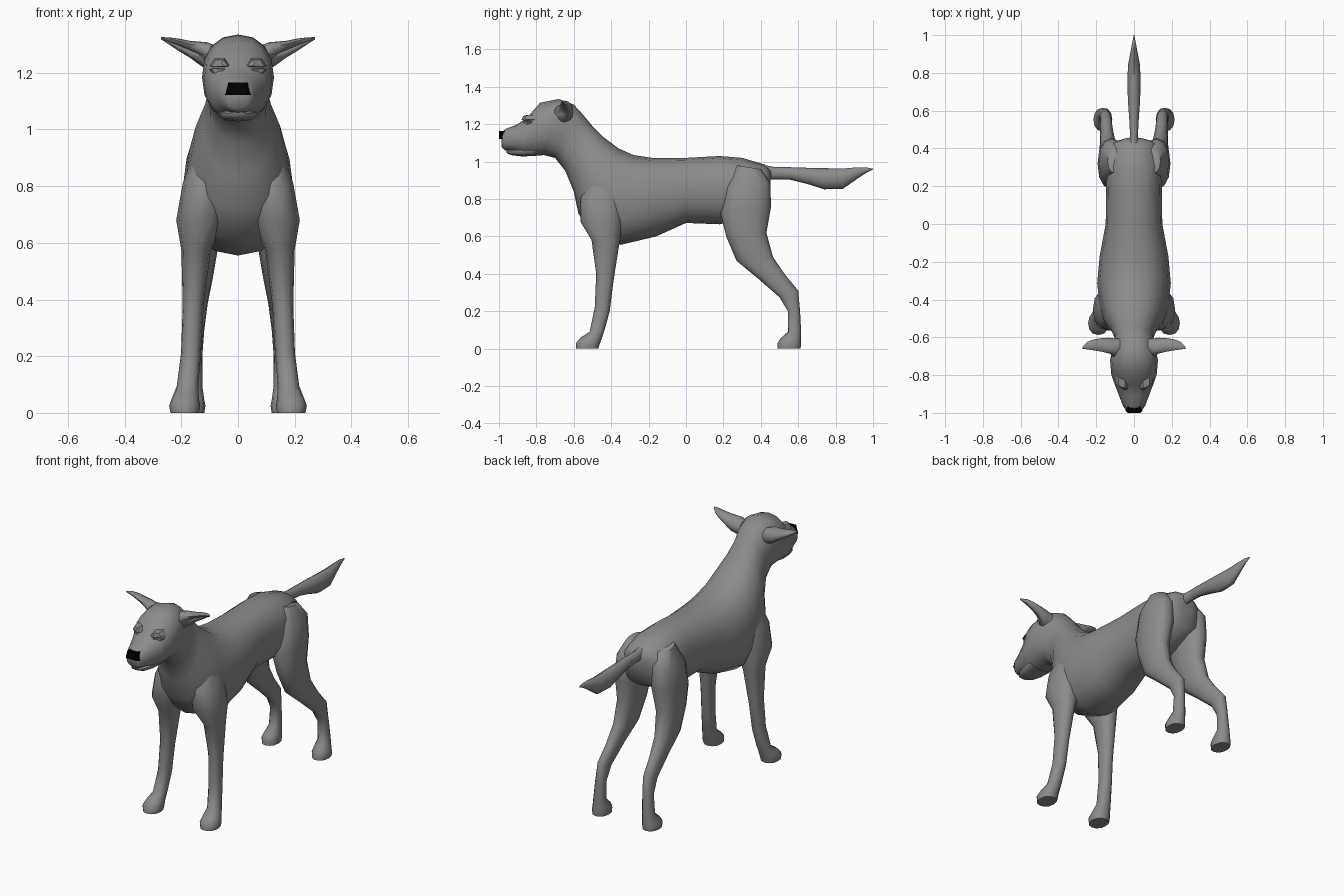
import bpy, bmesh, math
from mathutils import Vector


def material(name, rgb):
    m = bpy.data.materials.new(name)
    m.diffuse_color = (*rgb, 1)
    return m


GREY = material("coat grey", (0.26, 0.26, 0.26))
BLACK = material("nose black", (0.0, 0.0, 0.0))


def skin(name, rings, mat=GREY, mirror=False, subsurf=0, angle=60):
    """Bridge rings of points into one closed, smooth part."""
    bm = bmesh.new()
    loops = [[bm.verts.new(p) for p in r] for r in rings]
    n = len(loops[0])
    for a, b in zip(loops, loops[1:]):
        for i in range(n):
            bm.faces.new((a[i], a[(i + 1) % n], b[(i + 1) % n], b[i]))
    bm.faces.new(loops[0])
    bm.faces.new(loops[-1])
    bmesh.ops.recalc_face_normals(bm, faces=bm.faces)
    me = bpy.data.meshes.new(name)
    bm.to_mesh(me)
    bm.free()
    me.materials.append(mat)
    ob = bpy.data.objects.new(name, me)
    bpy.context.collection.objects.link(ob)
    if mirror:
        ob.modifiers.new("mirror", 'MIRROR').use_mirror_merge = False
    if subsurf:
        ob.modifiers.new("soften", 'SUBSURF').levels = subsurf
        ob.modifiers["soften"].render_levels = subsurf
    bpy.context.view_layer.objects.active = ob
    ob.select_set(True)
    bpy.ops.object.shade_smooth_by_angle(angle=math.radians(angle))
    ob.select_set(False)
    return ob


def ring(y1, z1, y2, z2, w, x=0.0, n=16, p=0.9):
    """Rounded section between two points of the side outline, half width w."""
    a, b = Vector((x, y1, z1)), Vector((x, y2, z2))
    mid, half = (a + b) / 2, (a - b) / 2
    pw = lambda v: math.copysign(abs(v) ** p, v)
    out = []
    for i in range(n):
        t = 2 * math.pi * i / n
        out.append(mid + half * pw(math.cos(t)) + Vector((w * pw(math.sin(t)), 0, 0)))
    return out


# Torso, neck and head: top outline point, bottom outline point, half width
trunk = [
    (0.455, 0.95, 0.45, 0.87, 0.05), (0.42, 0.985, 0.44, 0.76, 0.12),
    (0.30, 1.02, 0.30, 0.69, 0.15), (0.18, 1.03, 0.18, 0.665, 0.147),
    (0.0, 1.02, 0.0, 0.672, 0.15), (-0.18, 1.02, -0.16, 0.60, 0.182),
    (-0.28, 1.035, -0.35, 0.555, 0.195), (-0.36, 1.07, -0.49, 0.61, 0.182),
    (-0.44, 1.13, -0.575, 0.72, 0.16), (-0.50, 1.19, -0.60, 0.84, 0.125),
    (-0.55, 1.25, -0.645, 0.95, 0.103), (-0.60, 1.305, -0.70, 1.02, 0.11),
    (-0.68, 1.335, -0.76, 1.035, 0.127), (-0.78, 1.315, -0.82, 1.03, 0.12),
    (-0.85, 1.235, -0.87, 1.035, 0.098), (-0.91, 1.195, -0.92, 1.055, 0.077),
    (-0.965, 1.175, -0.965, 1.06, 0.058), (-0.988, 1.155, -0.985, 1.075, 0.042)]
skin("body_and_head", [ring(*r) for r in trunk])

# Lower jaw, set back under the lip
jaw = [(-0.82, 1.09, -0.80, 1.03, 0.075), (-0.88, 1.08, -0.88, 1.028, 0.066),
       (-0.93, 1.07, -0.93, 1.034, 0.052), (-0.962, 1.062, -0.958, 1.044, 0.03)]
skin("lower_jaw", [ring(*r, n=10) for r in jaw])

# Front legs: front point, back point, half width, x centre
front = [
    (-0.50, 0.96, -0.34, 0.96, 0.04, 0.10), (-0.565, 0.80, -0.34, 0.82, 0.075, 0.12),
    (-0.565, 0.68, -0.34, 0.68, 0.085, 0.133), (-0.505, 0.58, -0.355, 0.57, 0.052, 0.148),
    (-0.48, 0.40, -0.388, 0.36, 0.037, 0.158), (-0.488, 0.22, -0.408, 0.20, 0.035, 0.166),
    (-0.515, 0.09, -0.435, 0.10, 0.038, 0.178), (-0.562, 0.06, -0.455, 0.04, 0.048, 0.186),
    (-0.588, 0.03, -0.463, 0.02, 0.055, 0.188), (-0.588, 0.0, -0.468, 0.0, 0.05, 0.188)]
skin("front_legs", [ring(*r, n=12) for r in front], mirror=True)

# Hind legs with thigh, hock and paw
hind = [
    (0.27, 0.98, 0.40, 0.96, 0.04, 0.10), (0.21, 0.86, 0.45, 0.89, 0.07, 0.115),
    (0.185, 0.72, 0.455, 0.76, 0.073, 0.12), (0.215, 0.60, 0.43, 0.62, 0.062, 0.128),
    (0.27, 0.47, 0.465, 0.49, 0.048, 0.136), (0.385, 0.375, 0.53, 0.395, 0.036, 0.143),
    (0.50, 0.275, 0.60, 0.31, 0.031, 0.15), (0.545, 0.20, 0.61, 0.20, 0.029, 0.155),
    (0.545, 0.09, 0.615, 0.10, 0.034, 0.16), (0.505, 0.055, 0.615, 0.04, 0.044, 0.163),
    (0.49, 0.03, 0.615, 0.02, 0.05, 0.165), (0.49, 0.0, 0.612, 0.0, 0.046, 0.165)]
skin("hind_legs", [ring(*r, n=12) for r in hind], mirror=True)

# Tail, thin at the root with a drooping plume
tail = [
    (0.40, 0.985, 0.42, 0.90, 0.03), (0.47, 0.972, 0.47, 0.905, 0.022),
    (0.56, 0.97, 0.56, 0.903, 0.027), (0.65, 0.967, 0.65, 0.88, 0.034),
    (0.74, 0.965, 0.74, 0.852, 0.037), (0.84, 0.963, 0.84, 0.855, 0.034),
    (0.90, 0.968, 0.90, 0.897, 0.022), (0.96, 0.97, 0.96, 0.938, 0.01),
    (1.0, 0.962, 0.998, 0.957, 0.002)]
skin("tail", [ring(*r, n=10, p=1.1) for r in tail])


def ear_ring(x, y, z, ry, rz, hollow, n=16):
    """Crescent section opening down and forward."""
    out = []
    for i in range(n):
        t = 2 * math.pi * i / n
        d = max(0.0, math.cos(t - math.radians(215))) ** 1.5
        k = 1 - hollow * d
        out.append(Vector((x, y + k * ry * math.cos(t), z + k * rz * math.sin(t))))
    return out


# Ears swept out to the sides
ears = [(0.075, -0.65, 1.25, 0.045, 0.045, 0.0), (0.11, -0.655, 1.26, 0.05, 0.048, 0.0),
        (0.135, -0.652, 1.265, 0.05, 0.045, 1.0), (0.17, -0.648, 1.28, 0.044, 0.033, 1.3),
        (0.21, -0.646, 1.297, 0.036, 0.024, 1.2), (0.245, -0.648, 1.312, 0.025, 0.013, 0.8),
        (0.272, -0.655, 1.322, 0.006, 0.004, 0.0)]
skin("ears", [ear_ring(*r) for r in ears], mirror=True)


def lid(name, z, top, low, depth):
    """Half-round eyelid, a stack of flattened six-sided rings along y."""
    rings = []
    for s, y in ((1.0, -0.80), (1.0, -0.842), (0.8, -0.852 - depth), (0.4, -0.858 - depth)):
        rings.append([Vector((0.065 + s * 0.036 * math.cos(a), y + 0.01 * math.cos(a),
                              z + s * (top if math.sin(a) > 0 else low) * math.sin(a)))
                      for a in (k * math.pi / 3 for k in range(6))])
    skin(name, rings, mirror=True, angle=35)


lid("upper_eyelids", 1.224, 0.03, 0.005, 0.012)
lid("lower_eyelids", 1.212, 0.005, 0.026, 0.004)

# Nose pad, wider at the bottom
nose = [[Vector((sx * w, y, z)) for sx, z, w in
         ((-1, 1.122, wb), (1, 1.122, wb), (1, 1.165, wt), (-1, 1.165, wt))]
        for y, wb, wt in ((-0.965, 0.046, 0.034), (-0.99, 0.045, 0.032), (-1.0, 0.034, 0.024))]
skin("nose", nose, BLACK, angle=20)
